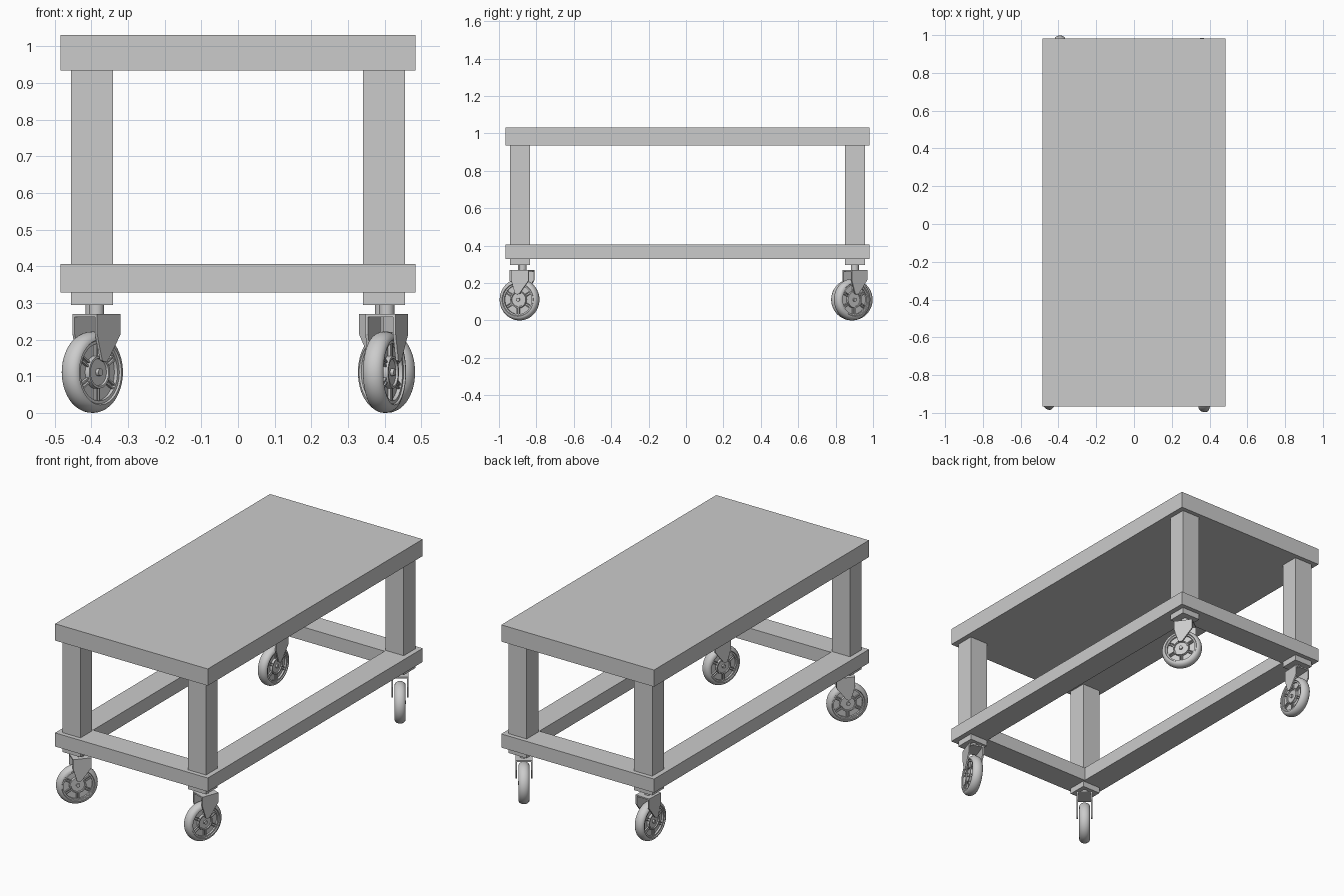
import bpy, bmesh
from math import radians, pi, cos, sin
from mathutils import Matrix

old = bpy.data.objects.get("Cube")
if old:
    bpy.data.objects.remove(old, do_unlink=True)

grey = bpy.data.materials.new("light_grey")
grey.use_nodes = True
COLOUR = (0.6, 0.6, 0.6, 1)
grey.diffuse_color = COLOUR
grey.node_tree.nodes["Principled BSDF"].inputs["Base Color"].default_value = COLOUR

MID_Y = 0.008            # middle of the table frame
HALF_X, HALF_Y = 0.484, 0.973


def finish(name, bm, matrix=Matrix(), smooth=False):
    bmesh.ops.recalc_face_normals(bm, faces=bm.faces)
    mesh = bpy.data.meshes.new(name)
    bm.to_mesh(mesh)
    bm.free()
    mesh.materials.append(grey)
    obj = bpy.data.objects.new(name, mesh)
    bpy.context.collection.objects.link(obj)
    obj.matrix_world = matrix
    if smooth:
        bpy.ops.object.select_all(action="DESELECT")
        obj.select_set(True)
        bpy.context.view_layer.objects.active = obj
        bpy.ops.object.shade_smooth_by_angle(angle=radians(35))
    return obj


def add_box(bm, centre, size, turn=Matrix()):
    m = turn @ Matrix.Translation(centre) @ Matrix.Diagonal((*size, 1))
    bmesh.ops.create_cube(bm, size=1, matrix=m)


def box(name, centre, size, matrix=Matrix()):
    bm = bmesh.new()
    add_box(bm, centre, size)
    return finish(name, bm, matrix)


def lathe(bm, profile, steps=48):
    """Spin a closed (radius, x) profile around the x axis."""
    verts = [bm.verts.new((x, 0, r)) for r, x in profile]
    edges = [bm.edges.new((verts[i - 1], v)) for i, v in enumerate(verts)]
    bmesh.ops.spin(bm, geom=verts + edges, cent=(0, 0, 0), axis=(1, 0, 0),
                   angle=2 * pi, steps=steps, use_merge=True)
    bmesh.ops.remove_doubles(bm, verts=bm.verts, dist=0.0001)


# Table top
box("table_top", (0, MID_Y, 0.983), (2 * HALF_X, 2 * HALF_Y, 0.096))

# Lower frame: one rectangular ring
bm = bmesh.new()
rings = []
for inset, z in ((0, 0.328), (0, 0.406), (0.142, 0.406), (0.142, 0.328)):
    rings.append([bm.verts.new((sx * (HALF_X - inset), MID_Y + sy * (HALF_Y - inset), z))
                  for sx, sy in ((-1, -1), (1, -1), (1, 1), (-1, 1))])
for k in range(4):
    a, b = rings[k - 1], rings[k]
    for i in range(4):
        bm.faces.new((a[i - 1], a[i], b[i], b[i - 1]))
finish("lower_frame", bm)


def caster_wheel(name, matrix):
    R = 0.111
    bm = bmesh.new()
    # Rounded tyre with an inner rim
    tyre = [(0.078, -0.024), (0.086, -0.024)]
    for k in range(13):
        a = pi * k / 12
        tyre.append((0.089 + 0.022 * sin(a), -0.029 * cos(a)))
    tyre += [(0.086, 0.024), (0.078, 0.024)]
    lathe(bm, tyre)
    # Recessed web and hub
    lathe(bm, [(0.082, -0.013), (0.082, 0.013), (0.036, 0.013), (0.036, -0.013)])
    hub = [(0, -0.02), (0.036, -0.02), (0.038, -0.026), (0.044, -0.026), (0.046, -0.012),
           (0.046, 0.012), (0.044, 0.026), (0.038, 0.026), (0.036, 0.02), (0, 0.02)]
    lathe(bm, hub)
    # Spoke ribs on both sides
    for k in range(6):
        turn = Matrix.Rotation(k * pi / 3, 4, "X")
        for side in (-0.006, 0.006):
            add_box(bm, (0, side, 0.061), (0.042, 0.005, 0.038), turn)
    finish(name, bm, matrix @ Matrix.Translation((0, 0, R)), True)


def caster_fork(name, matrix):
    bm = bmesh.new()
    # Bridge over the wheel
    add_box(bm, (0, 0, 0.266), (0.088, 0.1, 0.008))
    # Tapered cheeks, slanting to a rounded tip beside the hub
    outline = [(-0.05, 0.27), (0.05, 0.27), (0.05, 0.215), (0.0, 0.148), (-0.008, 0.141),
               (-0.018, 0.139), (-0.028, 0.143), (-0.05, 0.215)]
    for side in (-1, 1):
        face = bm.faces.new([bm.verts.new((side * 0.044, y, z)) for y, z in outline])
        new = bmesh.ops.extrude_face_region(bm, geom=[face])["geom"]
        bmesh.ops.translate(bm, vec=(-side * 0.008, 0, 0),
                            verts=[g for g in new if isinstance(g, bmesh.types.BMVert)])
    # Axle through the hub, with short hangers inside the cheeks
    bmesh.ops.create_cone(bm, cap_ends=True, segments=16, radius1=0.01, radius2=0.01, depth=0.06,
                          matrix=Matrix.Translation((0, -0.018, 0.111)) @ Matrix.Rotation(pi / 2, 4, "Y"))
    finish(name, bm, matrix)


# Each corner: side, end, swivel pivot and heading of the caster (trails along its own -y)
CORNERS = (
    ("front_right", -1, -1, (-0.386, -0.877), -40),
    ("front_left", 1, -1, (0.406, -0.873), -20),
    ("back_left", 1, 1, (0.395, 0.903), 35),
    ("back_right", -1, 1, (-0.395, 0.905), -3),
)
for label, sx, sy, (px, py), heading in CORNERS:
    x, y = sx * 0.398, MID_Y + sy * 0.895
    box(label + "_leg", (x, y, 0.67), (0.115, 0.106, 0.532))
    box(label + "_mounting_plate", (x, y, 0.312), (0.115, 0.106, 0.034))

    swivel = Matrix.Translation((px, py, 0)) @ Matrix.Rotation(radians(heading), 4, "Z")
    bm = bmesh.new()
    bmesh.ops.create_cone(bm, cap_ends=True, segments=32, radius1=0.021, radius2=0.021,
                          depth=0.04, matrix=Matrix.Translation((0, 0, 0.284)))
    finish(label + "_caster_stem", bm, swivel, True)
    caster_fork(label + "_caster_fork", swivel)
    caster_wheel(label + "_caster_wheel", swivel @ Matrix.Translation((0, -0.018, 0)))
